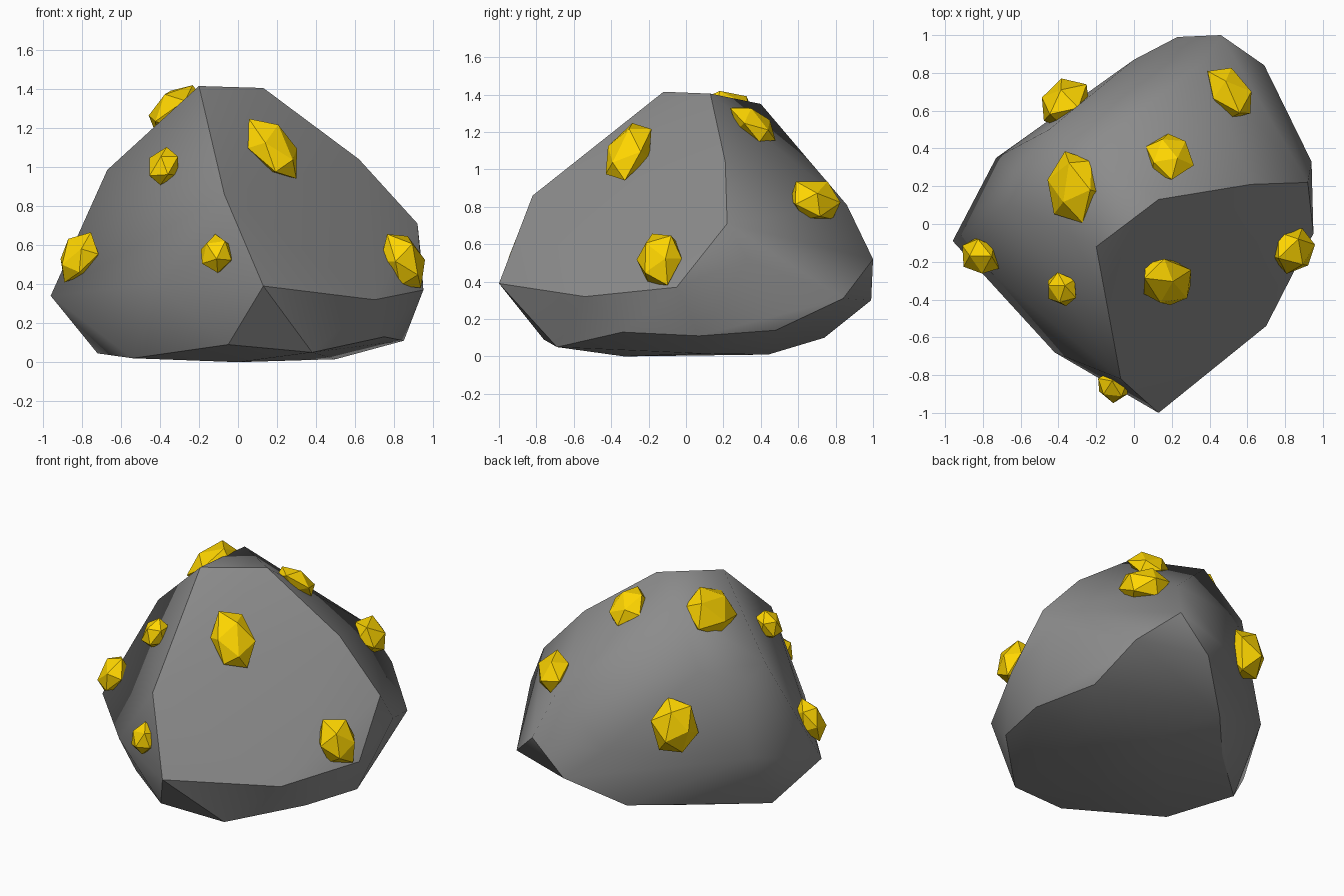
import bpy, bmesh, math, random
from mathutils import Vector, Matrix
from mathutils.bvhtree import BVHTree

if "Cube" in bpy.data.objects:
    bpy.data.objects.remove(bpy.data.objects["Cube"])

random.seed(7)


def make_material(name, colour):
    mat = bpy.data.materials.new(name)
    mat.diffuse_color = colour
    mat.use_nodes = True
    mat.node_tree.nodes["Principled BSDF"].inputs["Base Color"].default_value = mat.diffuse_color
    return mat


def loop_pairs(points):
    return list(zip(points, points[1:] + points[:1]))


def hull_object(name, points, mat, hard_edges=None):
    """Convex solid: faceted, or smooth with only hard_edges kept sharp."""
    bm = bmesh.new()
    for p in points:
        bm.verts.new(p)
    bmesh.ops.convex_hull(bm, input=bm.verts)
    loose = [v for v in bm.verts if not v.link_faces]
    bmesh.ops.delete(bm, geom=loose, context='VERTS')
    bmesh.ops.dissolve_limit(bm, angle_limit=math.radians(3),
                             verts=bm.verts, edges=bm.edges)
    bmesh.ops.recalc_face_normals(bm, faces=bm.faces)
    for f in bm.faces:
        f.smooth = hard_edges is not None
    for a, b in hard_edges or []:
        for e in bm.edges:
            if all(min((v.co - Vector(p)).length for v in e.verts) < 1e-4
                   for p in (a, b)):
                e.smooth = False
    tree = BVHTree.FromBMesh(bm)
    mesh = bpy.data.meshes.new(name)
    bm.to_mesh(mesh)
    bm.free()
    mesh.materials.append(mat)
    ob = bpy.data.objects.new(name, mesh)
    bpy.context.collection.objects.link(ob)
    return tree


stone = make_material("dark_stone", (.26, .26, .26, 1))
gold = make_material("gold", (1, .67, 0, 1))

# Boulder: crisp front-right facet, rounded sides, crisp underside rim
facet = [(-.20, -.12, 1.415), (.13, .13, 1.405), (.62, .21, 1.04),
         (.92, .22, .71), (.95, -.05, .37), (.70, -.54, .32),
         (.13, -1, .39), (-.07, -.82, .86)]
sides = [(-.96, -.09, .34), (-.42, -.68, .40), (-.67, .10, .985),
         (-.64, .28, .90), (-.73, .35, .45), (-.45, .50, 1.02),
         (-.23, .40, 1.35), (0, .87, .5), (.37, .86, .81), (.94, .33, .52)]
rim = [(.69, .84, .31), (.72, .48, .14), (.85, .07, .11), (.75, -.34, .13),
       (.38, -.69, .05), (-.05, -.76, .09), (-.54, -.33, .02),
       (-.72, .10, .045), (-.36, .42, .06), (-.07, .74, .10),
       (.23, .99, .30), (.46, 1, .52)]
base = [(.5, .1, .015), (0, -.33, 0), (0, .1, 0), (.15, .44, .01)]
hard = loop_pairs(facet) + loop_pairs(rim)
hard += [(facet[6], rim[4]), (facet[6], rim[5])]
rock_tree = hull_object("boulder", facet + sides + rim + base, stone, hard)

# Gold nuggets: centre, then half sizes uphill, sideways and outward
nuggets = [
    ((.18, -.31, 1.10), (.20, .14, .09)),
    ((.85, -.14, .52), (.15, .13, .10)),
    ((-.11, -.86, .55), (.10, .09, .08)),
    ((-.82, -.17, .54), (.13, .11, .08)),
    ((-.39, -.35, 1.01), (.10, .09, .07)),
    ((-.32, .20, 1.29), (.17, .19, .11)),
    ((.19, .36, 1.24), (.14, .12, .07)),
    ((.51, .69, .83), (.12, .16, .10)),
    ((-.40, .68, .68), (.18, .14, .12)),
]

ball = bmesh.new()
bmesh.ops.create_icosphere(ball, subdivisions=1, radius=1)
ball_points = [v.co.copy() for v in ball.verts]
ball.free()

for i, (centre, size) in enumerate(nuggets):
    centre = Vector(centre)
    spot, normal, _, _ = rock_tree.find_nearest(centre)
    # keep each nugget half embedded in the surface
    off = max(-.02, min(.04, (centre - spot).dot(normal)))
    centre = spot + normal * off
    side = Vector((0, 0, 1)).cross(normal).normalized()
    uphill = normal.cross(side)
    turn = Matrix.Rotation(random.uniform(0, 6), 3, 'Z') @ \
        Matrix.Rotation(random.uniform(.3, .8), 3, 'X')
    pts = []
    for b in ball_points:
        q = (turn @ b) * random.uniform(.95, 1.18)
        pts.append(centre + uphill * q.x * size[0] + side * q.y * size[1]
                   + normal * q.z * size[2])
    hull_object(f"gold_nugget_{i + 1}", pts, gold)
